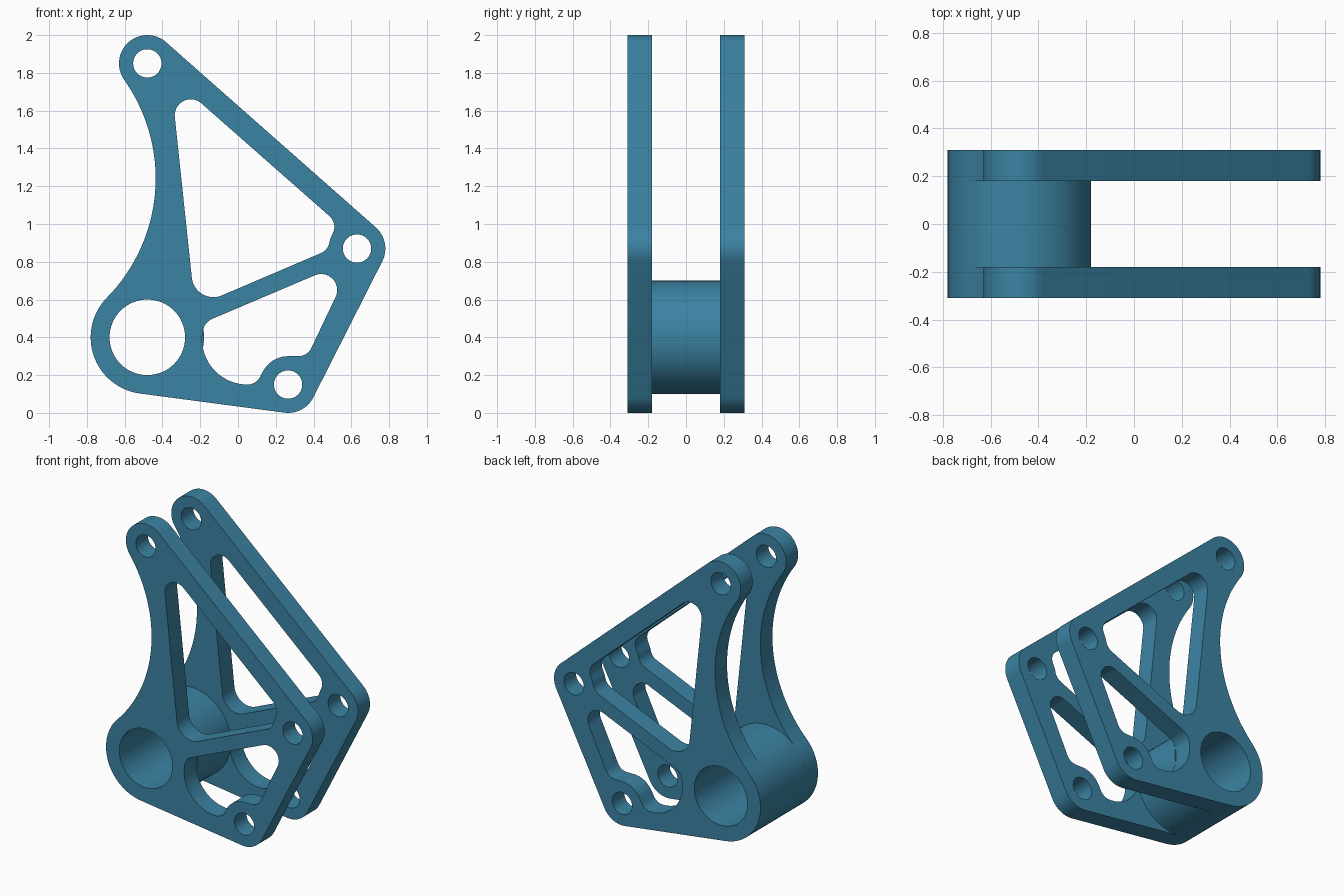
import bpy, bmesh, math
from mathutils import Vector

cube = bpy.data.objects.get("Cube")
if cube:
    bpy.data.objects.remove(cube, do_unlink=True)

blue = bpy.data.materials.new("steel blue")
blue.use_nodes = True
colour = (0.044, 0.227, 0.366, 1)
blue.diffuse_color = colour
blue.node_tree.nodes["Principled BSDF"].inputs["Base Color"].default_value = colour


def circle(x, z, r, n=64):
    return [Vector((x + r * math.cos(math.tau * i / n), z + r * math.sin(math.tau * i / n)))
            for i in range(n)]


def belt(discs):
    """Closed outline of arcs and tangent lines; negative radii curve inwards."""
    count = len(discs)
    heading = []
    for i, (x, z, r) in enumerate(discs):
        x2, z2, r2 = discs[(i + 1) % count]
        ratio = (r2 - r) / math.hypot(x2 - x, z2 - z)
        heading.append(math.atan2(z2 - z, x2 - x) - math.asin(max(-1, min(1, ratio))))
    points = []
    for i, (x, z, r) in enumerate(discs):
        start = heading[i - 1]
        turn = 1 if r > 0 else -1
        sweep = (turn * (heading[i] - start)) % math.tau
        if sweep > math.tau - 0.3:
            sweep = 0
        steps = max(1, math.ceil(sweep / math.radians(4 if abs(r) < 0.5 else 2)))
        for k in range(steps + 1):
            a = start + turn * sweep * k / steps
            p = Vector((x + r * math.sin(a), z - r * math.cos(a)))
            if not points or (p - points[-1]).length > 0.003:
                points.append(p)
    if (points[0] - points[-1]).length < 0.003:
        points.pop()
    return points


def slab(name, loops, y0, y1):
    """Fill the outline with its holes and extrude it from y0 to y1."""
    bm = bmesh.new()
    for loop in loops:
        verts = [bm.verts.new((p.x, y0, p.y)) for p in loop]
        for i, v in enumerate(verts):
            bm.edges.new((verts[i - 1], v))
    bmesh.ops.triangle_fill(bm, edges=bm.edges[:], use_beauty=True, normal=(0, -1, 0))
    out = bmesh.ops.extrude_face_region(bm, geom=bm.faces[:], use_keep_orig=True)
    moved = [g for g in out["geom"] if isinstance(g, bmesh.types.BMVert)]
    bmesh.ops.translate(bm, verts=moved, vec=(0, y1 - y0, 0))
    bmesh.ops.recalc_face_normals(bm, faces=bm.faces[:])
    mesh = bpy.data.meshes.new(name)
    bm.to_mesh(mesh)
    bm.free()
    mesh.materials.append(blue)
    obj = bpy.data.objects.new(name, mesh)
    bpy.context.collection.objects.link(obj)
    bpy.ops.object.select_all(action="DESELECT")
    obj.select_set(True)
    bpy.context.view_layer.objects.active = obj
    bpy.ops.object.shade_smooth_by_angle(angle=math.radians(30))


# Centres of the large bore and the three pin eyes
bore, low, side, top = (-0.48, 0.40), (0.265, 0.15), (0.63, 0.87), (-0.48, 1.85)
eye, pin, fillet = 0.15, 0.075, 0.075

# Plate outline, with a concave back edge
outline = belt([(*bore, 0.30), (*low, eye), (*side, eye), (*top, eye), (-1.336, 1.241, -0.9)])

# Upper triangular window and lower curved window, relieved around the eyes
upper = belt([(-0.13, 0.728, 0.115), (0.41, 0.915, fillet), (*side, -eye),
              (0.435, 0.985, fillet), (-0.25, 1.575, 0.085)])
lower = belt([(0.05, 0.39, 0.24), (0.05, 0.225, fillet), (*low, -eye),
              (0.32, 0.375, fillet), (0.44, 0.65, 0.085), (-0.102, 0.42, 0.085)])

pins = [circle(*c, pin, 48) for c in (low, side, top)]
plate = [outline, upper, lower, circle(*bore, 0.20), *pins]
slab("front_plate", plate, -0.31, -0.18)
slab("back_plate", plate, 0.18, 0.31)

# Tube joining the two plates around the bore
slab("bore_tube", [circle(*bore, 0.30), circle(*bore, 0.20)], -0.18, 0.18)
